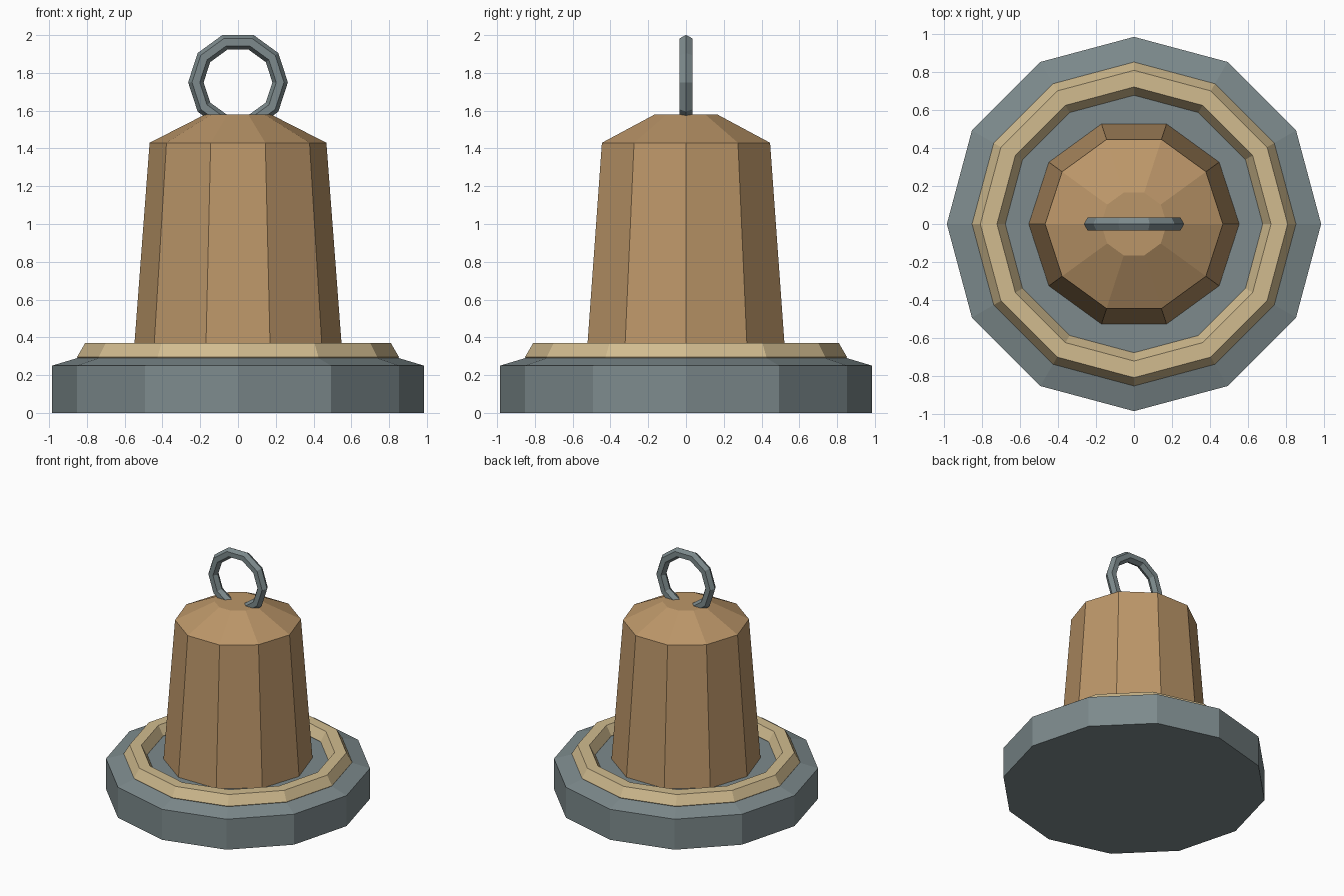
import bpy, bmesh, math

if "Cube" in bpy.data.objects:
    bpy.data.objects.remove(bpy.data.objects["Cube"])


def material(name, rgb):
    m = bpy.data.materials.new(name)
    m.diffuse_color = (*rgb, 1)
    m.use_nodes = True
    m.node_tree.nodes["Principled BSDF"].inputs["Base Color"].default_value = m.diffuse_color
    return m


GREY = material("slate grey", (0.205, 0.255, 0.265))
BROWN = material("warm brown", (0.50, 0.305, 0.14))
TAN = material("pale tan", (0.64, 0.50, 0.275))


def lathe(name, profile, sides, mat):
    """Closed solid from (radius, z) rings, capped at both ends."""
    bm = bmesh.new()
    rings = []
    for r, z in profile:
        rings.append([bm.verts.new((r * math.cos(2 * math.pi * i / sides),
                                    r * math.sin(2 * math.pi * i / sides), z))
                      for i in range(sides)])
    for a, b in zip(rings, rings[1:]):
        for i in range(sides):
            j = (i + 1) % sides
            bm.faces.new((a[i], a[j], b[j], b[i]))
    bm.faces.new(rings[0][::-1])
    bm.faces.new(rings[-1])
    me = bpy.data.meshes.new(name)
    bm.to_mesh(me)
    bm.free()
    me.materials.append(mat)
    ob = bpy.data.objects.new(name, me)
    bpy.context.collection.objects.link(ob)
    return ob


def torus(name, z, major, minor, sides, mat, tilt=0):
    bpy.ops.mesh.primitive_torus_add(
        location=(0, 0, z), rotation=(tilt, 0, 0), major_radius=major,
        minor_radius=minor, major_segments=sides, minor_segments=6)
    ob = bpy.context.object
    ob.name = name
    ob.data.materials.append(mat)
    return ob


# Twelve-sided base with a sloped rim
lathe("base", [(0.985, 0), (0.985, 0.25), (0.845, 0.292)], 12, GREY)
# Raised trim ring on the base
torus("trim_ring", 0.295, 0.765, 0.0875, 12, TAN)
# Ten-sided tapered body with a sloped shoulder
lathe("body", [(0.557, 0.25), (0.468, 1.43), (0.174, 1.58)], 10, BROWN)
# Upright carrying ring
torus("top_ring", 1.75, 0.223, 0.041, 10, GREY, math.pi / 2)
